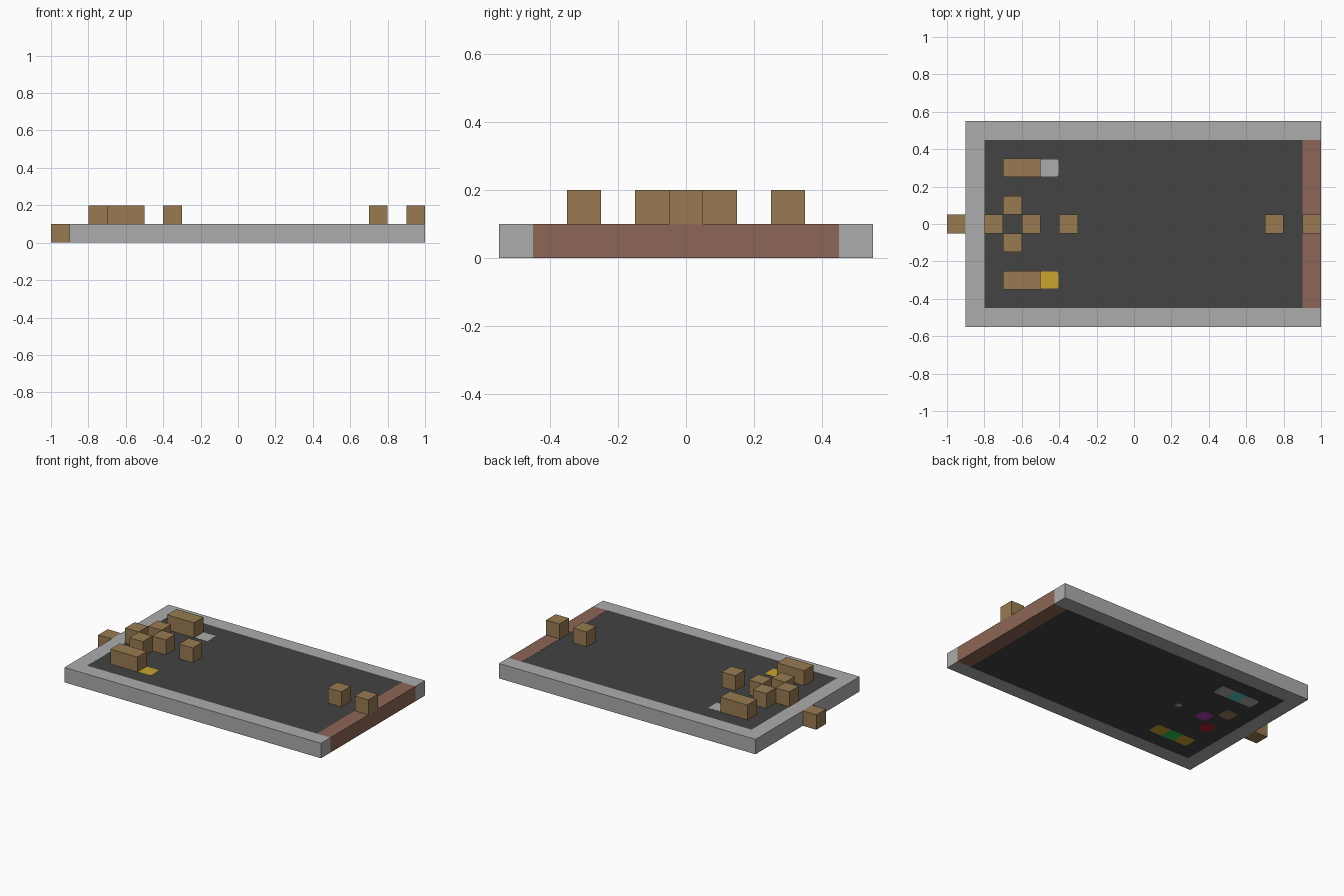
import bpy
import bmesh

cube = bpy.data.objects.get("Cube")
if cube:
    bpy.data.objects.remove(cube, do_unlink=True)


def material(name, r, g, b):
    """Flat colour given as 0-255 display values, stored as linear."""
    lin = [((c / 255 + 0.055) / 1.055) ** 2.4 for c in (r, g, b)] + [1]
    m = bpy.data.materials.new(name)
    m.use_nodes = True
    m.diffuse_color = lin
    m.node_tree.nodes["Principled BSDF"].inputs["Base Color"].default_value = lin
    return m


GREY = material("light grey", 172, 172, 172)
WOOD = material("wood", 152, 123, 82)
CLAY = material("clay brown", 141, 102, 86)
DARK = material("charcoal", 67, 67, 67)
GOLD = material("gold", 200, 163, 45)
CYAN = material("teal", 85, 195, 195)
PURPLE = material("purple", 170, 60, 170)
RED = material("red", 170, 35, 40)
GREEN = material("green", 45, 195, 80)


def box(name, mat, x, y, z, corner=0):
    """Box from (min, max) ranges, with optional cut vertical corners."""
    bm = bmesh.new()
    bmesh.ops.create_cube(bm, size=1)
    for v in bm.verts:
        v.co = [r[0] if c < 0 else r[1] for c, r in zip(v.co, (x, y, z))]
    if corner:
        upright = [e for e in bm.edges
                   if abs(e.verts[0].co.z - e.verts[1].co.z) > 0.0001]
        bmesh.ops.bevel(bm, geom=upright, offset=corner, segments=2,
                        profile=0.5, affect='EDGES')
    mesh = bpy.data.meshes.new(name)
    bm.to_mesh(mesh)
    bm.free()
    mesh.materials.append(mat)
    ob = bpy.data.objects.new(name, mesh)
    bpy.context.collection.objects.link(ob)
    return ob


def around(c, half=0.05):
    return (c - half, c + half)


# Tray: rim, end panel and floor
H = (0, 0.1)
box("front_rim", GREY, (-0.9, 1), (-0.55, -0.45), H)
box("back_rim", GREY, (-0.9, 1), (0.45, 0.55), H)
box("side_rim", GREY, (-0.9, -0.8), (-0.45, 0.45), H)
box("end_panel", CLAY, (0.9, 1), (-0.45, 0.45), H)
box("floor", DARK, (-0.8, 0.9), (-0.45, 0.45), (0.001, 0.099))

# Wooden blocks standing on the tray, and one beside it
BLOCKS = [(-0.75, 0), (-0.55, 0), (-0.35, 0), (0.75, 0), (0.95, 0)]
BLOCKS += [(x, s * y) for s in (-1, 1)
           for x, y in ((-0.65, 0.1), (-0.65, 0.3), (-0.55, 0.3))]
for x, y in BLOCKS:
    box("block", WOOD, around(x), around(y), (0.1, 0.2))
box("outer_block", WOOD, around(-0.95), around(0), H)

# Coloured inlays that show at the underside
UNDER = (0, 0.002)
for name, mat, x, y, half in (
        ("purple_inlay", PURPLE, -0.55, 0, 0.045),
        ("wood_inlay", WOOD, -0.65, 0.1, 0.045),
        ("red_inlay", RED, -0.65, -0.1, 0.045),
        ("small_grey_inlay", GREY, -0.35, 0, 0.018)):
    box(name, mat, around(x, half), around(y, half), UNDER, half * 0.45)

# Two striped inlay rows, whose inner pad also shows on top
for side, pad, middle in ((1, GREY, CYAN), (-1, GOLD, GREEN)):
    y = around(side * 0.3, 0.046)
    box("outer_pad", pad, (-0.695, -0.595), y, UNDER, 0.015)
    box("inner_pad", pad, (-0.505, -0.405), y, H, 0.01)
    box("middle_pad", middle, (-0.597, -0.503), y, UNDER)
